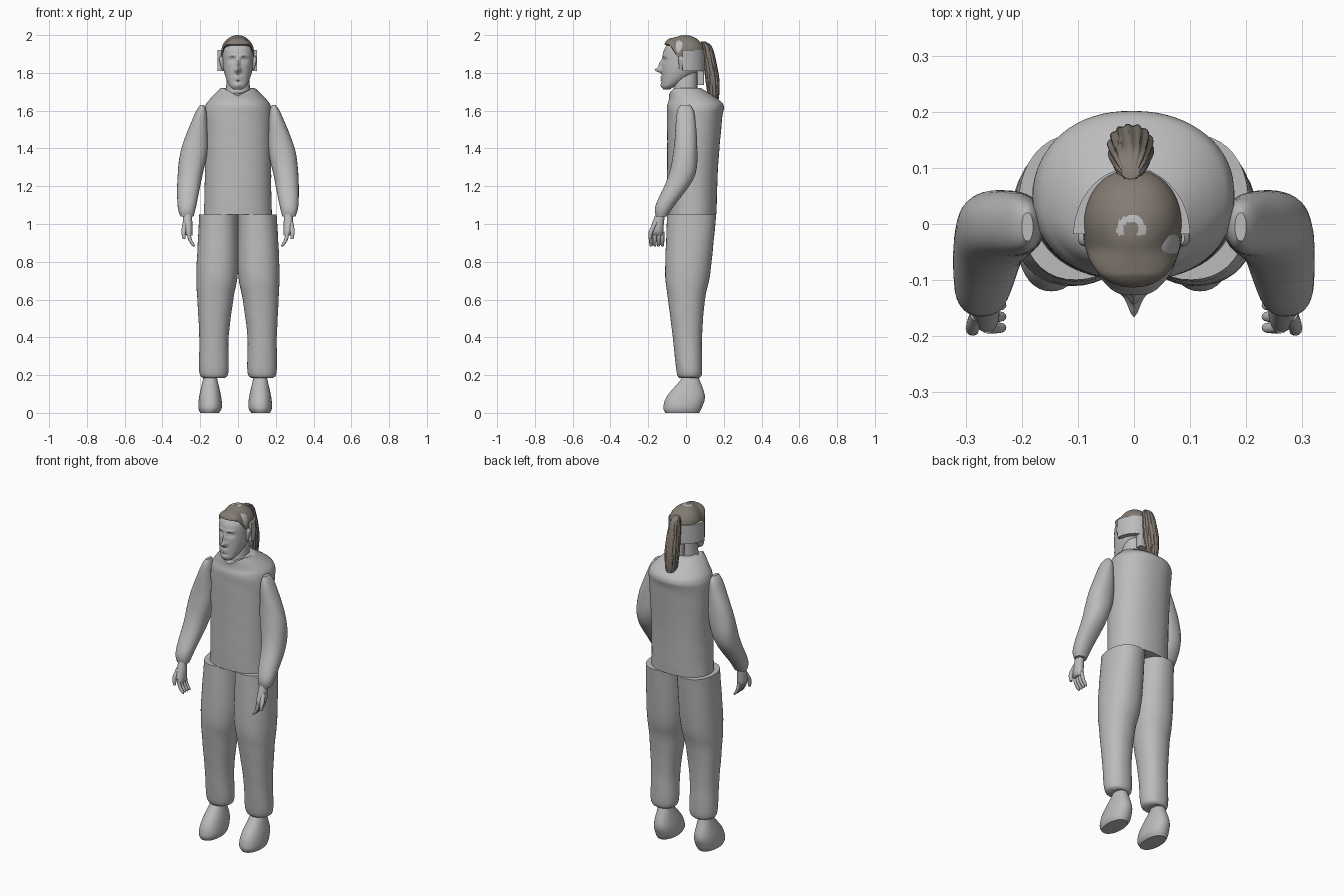
import bpy
import math
from mathutils import Vector

if "Cube" in bpy.data.objects:
    bpy.data.objects.remove(bpy.data.objects["Cube"], do_unlink=True)


def make_material(name, colour):
    material = bpy.data.materials.new(name)
    material.use_nodes = True
    material.diffuse_color = colour
    shader = material.node_tree.nodes["Principled BSDF"]
    shader.inputs["Base Color"].default_value = colour
    return material


GREY = make_material("plain grey", (.5, .5, .5, 1))
BROWN = make_material("hair brown", (.23, .2, .17, 1))


def catmull_rom(before, start, end, after, t):
    linear = end - before
    square = 2 * before - 5 * start + 4 * end - after
    cube = 3 * (start - end) + after - before
    return start + t / 2 * (linear + t * (square + t * cube))


def smooth_rows(rows, steps):
    """Curve smoothly through the cross-section rows."""
    padded = [rows[0], *rows, rows[-1]]
    result = []
    for group in zip(padded, padded[1:], padded[2:], padded[3:]):
        for step in range(steps):
            result.append([catmull_rom(*values, step / steps) for values in zip(*group)])
    return result + [rows[-1]]


def rounded(value, power):
    return math.copysign(abs(value) ** (2 / power), value)


def loft(name, rows, material=GREY, sides=40, steps=6, power=2.2, warp=None, ridge=None):
    """Rows are (height, left, right, front, back), joined as rounded rings."""
    rings = smooth_rows(sorted(rows), steps)
    verts, faces = [], []
    for z, left, right, front, back in rings:
        for side in range(sides):
            angle = math.tau * side / sides
            grow = (1 + (ridge(angle, z) if ridge else 0)) / 2
            across = grow * rounded(math.cos(angle), power)
            along = grow * rounded(math.sin(angle), power)
            point = Vector(((left + right) / 2 + across * (right - left),
                            (front + back) / 2 + along * (back - front), z))
            if warp:
                warp(point)
            verts.append(point)
    for base in range(0, len(verts) - sides, sides):
        for side in range(sides):
            here, following = base + side, base + (side + 1) % sides
            faces.append((here, following, following + sides, here + sides))
    faces.append(tuple(reversed(range(sides))))
    faces.append(tuple(range(len(verts) - sides, len(verts))))
    mesh = bpy.data.meshes.new(name)
    mesh.from_pydata(verts, [], faces)
    mesh.materials.append(material)
    mesh.polygons.foreach_set("use_smooth", [True] * len(mesh.polygons))
    mesh.set_sharp_from_angle(angle=math.radians(45))
    obj = bpy.data.objects.new(name, mesh)
    bpy.context.collection.objects.link(obj)
    return obj


def pair(name, rows, shift=0, **options):
    """Left and right copies of a part described on the left (+x)."""
    left_rows, right_rows = [], []
    for z, inner, outer, front, back in rows:
        left_rows.append((z, shift + inner, shift + outer, front, back))
        right_rows.append((z, shift - outer, shift - inner, front, back))
    loft("left_" + name, left_rows, **options)
    loft("right_" + name, right_rows, **options)


def centred(rows, shift=0):
    """Expand (height, half width, front, back) into full rows."""
    return [(z, shift - half, shift + half, front, back) for z, half, front, back in rows]


def tube(*points):
    """Expand (x, y, height, radius) into full rows."""
    return [(z, x - r, x + r, y - r, y + r) for x, y, z, r in points]


def cloth_folds(angle, z):
    return .008 * math.sin(3 * angle + 17 * z) * math.sin(31 * z + 2 * math.sin(angle))


# Sleeveless top with a dipped collar
def dip_collar(point):
    if point.z > 1.66 and point.y < 0:
        dip = max(0, 1 - abs(point.x) / .08)
        point.z -= .7 * dip * (point.z - 1.66)


loft("torso", centred([
    (1.05, .18, -.1, .16),
    (1.3, .175, -.1, .17),
    (1.55, .18, -.1, .19),
    (1.62, .175, -.1, .2),
    (1.66, .15, -.09, .17),
    (1.72, .09, -.09, .08),
]), sides=64, warp=dip_collar, ridge=cloth_folds)

# Sleeved arms
pair("arm", [
    (1.63, .18, .2, -.03, .02),
    (1.58, .165, .23, -.05, .045),
    (1.4, .16, .3, -.065, .06),
    (1.25, .19, .32, -.095, .045),
    (1.1, .22, .32, -.16, -.06),
    (1.04, .235, .305, -.16, -.1),
], ridge=cloth_folds)

# Hands: palm, four curled fingers and a thumb
pair("palm", [
    (1.07, .245, .29, -.155, -.11),
    (.97, .24, .29, -.19, -.12),
    (.94, .24, .275, -.19, -.12),
], sides=24)
for number, finger in enumerate(("little", "ring", "middle", "index")):
    y = -.125 - number * .02
    pair(finger + "_finger", tube(
        (.262, y, .96, .01), (.255, y, .92, .01),
        (.238, y, .89, .009), (.232, y, .88, .004)), sides=12)
pair("thumb", tube(
    (.28, -.16, 1.01, .012), (.288, -.185, .96, .012),
    (.285, -.19, .92, .008)), sides=12)

# Trousers
pair("trouser_leg", [
    (1.05, 0, .205, -.1, .16),
    (.75, 0, .22, -.11, .13),
    (.6, .025, .215, -.095, .1),
    (.4, .05, .205, -.07, .085),
    (.22, .05, .205, -.05, .085),
    (.185, .07, .185, -.035, .07),
], ridge=cloth_folds)

# Shoes with flat soles
pair("shoe", [
    (.22, .1, .165, -.02, .055),
    (.18, .095, .17, -.025, .07),
    (.09, .075, .19, -.1, .1),
    (.03, .07, .195, -.12, .085),
    (0, .085, .185, -.11, .07),
], shift=-.015)

# Neck
loft("neck", centred([(1.64, .07, -.07, .06), (1.82, .055, -.06, .06)]))

# Facial features push the head out or in: x, height, half width, half height, depth
FEATURES = {
    "nose tip": (0, 1.815, .014, .013, .035),
    "nose bridge": (0, 1.845, .01, .025, .018),
    "eye socket": (.03, 1.867, .017, .011, -.012),
    "eyeball": (.03, 1.866, .01, .006, .008),
    "brow": (.03, 1.89, .025, .007, .006),
    "upper lip": (0, 1.778, .02, .005, .01),
    "lower lip": (0, 1.764, .018, .005, .009),
    "chin": (0, 1.735, .02, .014, .008),
}


def shape_face(point):
    fade = max(0, min(1, -1 - point.y / .03))
    push = 0
    for x, z, width, height, depth in FEATURES.values():
        across = (abs(point.x) - x) / width
        up = (point.z - z) / height
        push += depth * math.exp(-across ** 2 - up ** 2)
    point.y -= push * fade


loft("head", centred([
    (1.713, .022, -.12, -.085),
    (1.735, .047, -.127, -.045),
    (1.8, .073, -.127, .055),
    (1.86, .081, -.125, .09),
    (1.92, .081, -.117, .09),
    (1.96, .066, -.09, .07),
    (1.985, .035, -.055, .03),
]), sides=112, steps=11, warp=shape_face)

# Ears
pair("ear", [
    (1.815, .076, .084, -.035, -.02),
    (1.87, .074, .1, -.04, -.01),
    (1.89, .078, .09, -.035, -.015),
], sides=16)


# Half-round band behind the head, with a block below it
def flatten_front(point):
    point.y = max(point.y, -.018)


band_size = (.104, -.14, .1)
loft("head_band", centred([(1.81, *band_size), (1.92, *band_size)], shift=-.004),
     sides=64, power=2, warp=flatten_front)
block_size = (.035, .058, .096)
loft("nape_block", centred([(1.735, *block_size), (1.812, *block_size)]), power=6)


# Hair cap: a dome with the hairline high at the brow and low at the temples
def set_hairline(point):
    brow = max(0, min(1, -1 - point.y / .045))
    temple = math.exp(-((point.y + .04) / .03) ** 2) * (1 - brow)
    low = 1.91 + .04 * brow - .03 * temple
    point.z = low + (point.z - 1.9) * (2 - low) / .1


dome = []
for step in range(20):
    lift = math.radians(4.5 * step)
    shrink = math.cos(lift)
    dome.append((1.9 + .1 * math.sin(lift), .088 * shrink,
                 -.008 - .105 * shrink, -.008 + .105 * shrink))
hair = loft("hair_cap", centred(dome, shift=-.002), BROWN, sides=64, steps=2,
            warp=set_hairline)

# Small bare arch on the crown
hair.data.materials.append(GREY)
for face in hair.data.polygons:
    radius = math.hypot(face.center.x + .005, face.center.y + .01)
    if face.center.z > 1.95 and .014 < radius < .026 and face.center.y > -.02:
        face.material_index = 1


# Ponytail with strand ridges
def strands(angle, z):
    return .06 * math.sin(14 * angle + 9 * z)


loft("ponytail", centred([
    (1.965, .016, .08, .105),
    (1.93, .03, .083, .14),
    (1.8, .04, .1, .17),
    (1.72, .036, .11, .177),
    (1.65, .026, .125, .17),
    (1.61, .01, .14, .155),
], shift=-.006), BROWN, sides=72, ridge=strands)
